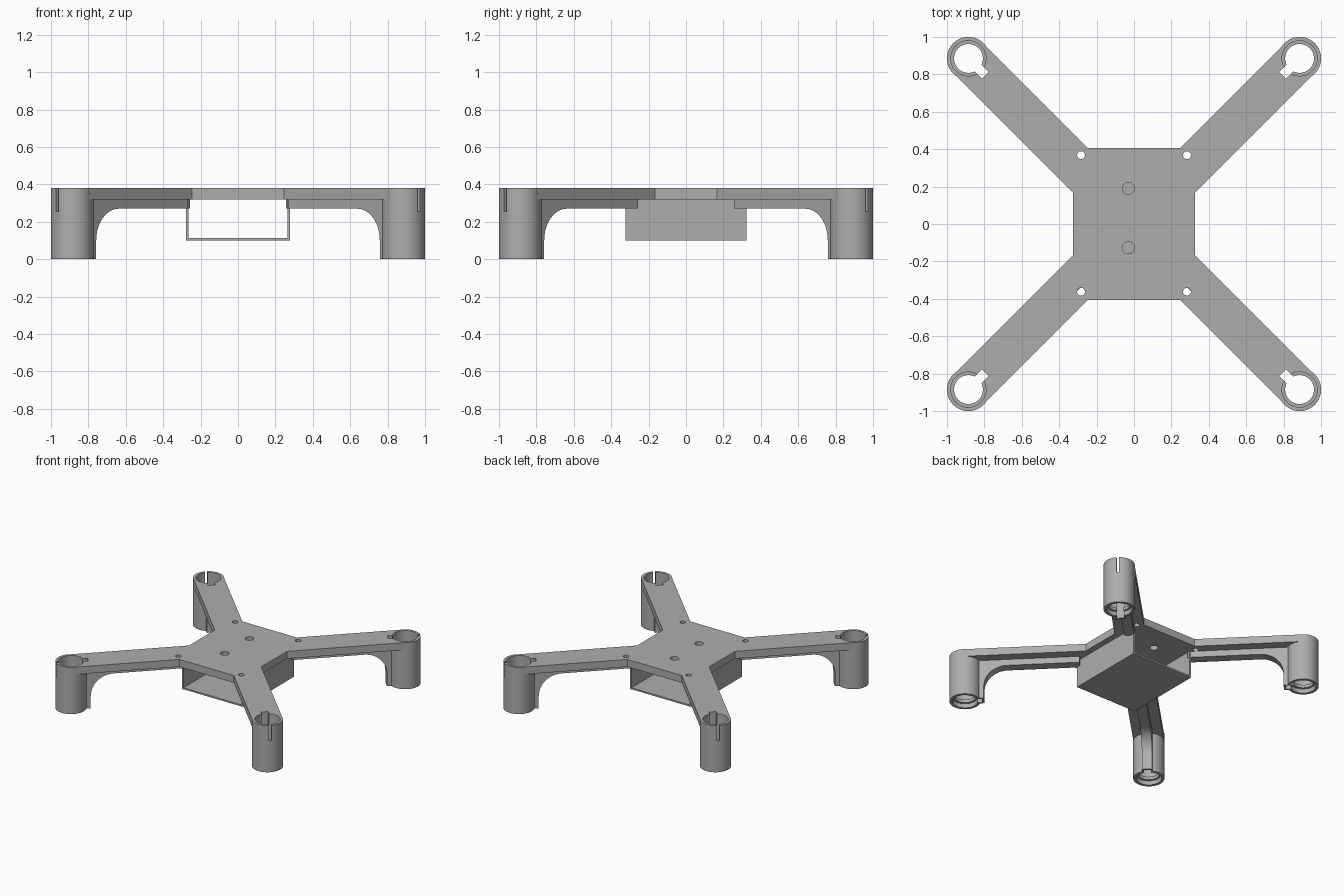
import bpy, bmesh, math
from mathutils import Vector, Matrix

cube = bpy.data.objects.get("Cube")
if cube:
    bpy.data.objects.remove(cube, do_unlink=True)

grey = bpy.data.materials.new("plain grey")
grey.use_nodes = True
color = (0.42, 0.42, 0.42, 1)
grey.diffuse_color = color
grey.node_tree.nodes["Principled BSDF"].inputs["Base Color"].default_value = color

TOP, PLATE_Z = 0.38, 0.32
HALF_ARM, REACH = 0.113, 1.252      # arm half width, distance to tube axis
TUBE_R, BORE_R, LIP_R = 0.115, 0.094, 0.077


def new_object(name, bm):
    bmesh.ops.recalc_face_normals(bm, faces=bm.faces)
    mesh = bpy.data.meshes.new(name)
    bm.to_mesh(mesh)
    bm.free()
    mesh.materials.append(grey)
    obj = bpy.data.objects.new(name, mesh)
    bpy.context.collection.objects.link(obj)
    return obj


def prism(name, points, direction):
    """Extrude a closed 3D outline."""
    bm = bmesh.new()
    face = bm.faces.new([bm.verts.new(p) for p in points])
    ext = bmesh.ops.extrude_face_region(bm, geom=[face])
    verts = [g for g in ext["geom"] if isinstance(g, bmesh.types.BMVert)]
    bmesh.ops.translate(bm, verts=verts, vec=Vector(direction))
    return new_object(name, bm)


def box(name, x0, x1, y0, y1, z0, z1):
    pts = [(x0, y0, z0), (x1, y0, z0), (x1, y1, z0), (x0, y1, z0)]
    return prism(name, pts, (0, 0, z1 - z0))


def cylinder(name, x, y, r, z0, z1, sides=64):
    bm = bmesh.new()
    bmesh.ops.create_cone(bm, cap_ends=True, segments=sides, radius1=r, radius2=r,
                          depth=z1 - z0,
                          matrix=Matrix.Translation((x, y, (z0 + z1) / 2)))
    return new_object(name, bm)


def combine(target, tool, operation):
    """Apply a boolean and remove the tool object."""
    mod = target.modifiers.new("boolean", 'BOOLEAN')
    mod.object, mod.operation, mod.solver = tool, operation, 'EXACT'
    bpy.context.view_layer.objects.active = target
    bpy.ops.object.modifier_apply(modifier=mod.name)
    bpy.data.objects.remove(tool, do_unlink=True)


def smooth(obj):
    bpy.ops.object.select_all(action='DESELECT')
    obj.select_set(True)
    bpy.context.view_layer.objects.active = obj
    bpy.ops.object.shade_smooth_by_angle(angle=math.radians(30))


# Frame plate: central hub with four diagonal arms as one outline
HX, HY, OFF = 0.325, 0.405, HALF_ARM * math.sqrt(2)
end = REACH - 0.01
quarter = [(HX, HX - OFF)]
for side in (-HALF_ARM, HALF_ARM):
    quarter.append(((end - side) / math.sqrt(2), (end + side) / math.sqrt(2)))
quarter.append((HY - OFF, HY))
outline = []
for sx, sy in ((1, 1), (-1, 1), (-1, -1), (1, -1)):
    pts = [(x * sx, y * sy, PLATE_Z) for x, y in quarter]
    outline += pts if sx * sy > 0 else pts[::-1]
plate = prism("frame_plate", outline, (0, 0, TOP - PLATE_Z))

# Screw holes at the hub corners and two larger holes off the centre line
holes = [(x, y, 0.021) for x in (-0.283, 0.283) for y in (-0.362, 0.368)]
holes += [(-0.03, 0.19, 0.032), (-0.03, -0.127, 0.032)]
for x, y, r in holes:
    combine(plate, cylinder("hole", x, y, r, 0.3, 0.4, 32), 'DIFFERENCE')

# Clear the arm ends for the tubes and their wire notches
NOTCH_IN, NOTCH_W = REACH - 0.128, 0.026
for i in range(4):
    turn = Matrix.Rotation(math.radians(45 + 90 * i), 4, 'Z')
    for cutter in (cylinder("seat", REACH, 0, TUBE_R - 0.001, 0.3, 0.4),
                   box("notch", NOTCH_IN, REACH, -NOTCH_W, NOTCH_W, 0.3, 0.4)):
        cutter.data.transform(turn)
        combine(plate, cutter, 'DIFFERENCE')
smooth(plate)

# Motor mount: tube with a curved rib running under the arm
mount = cylinder("motor_mount_1", REACH, 0, TUBE_R, 0, TOP)
RIB_W, RIB_Z, FOOT, CURVE = 0.038, 0.27, 1.11, 0.17
rib = [(REACH, 0), (FOOT, 0)]
for k in range(13):
    a = math.pi / 2 * k / 12
    rib.append((FOOT - CURVE + CURVE * math.cos(a), RIB_Z - CURVE + CURVE * math.sin(a)))
rib += [(0.4, RIB_Z), (0.4, PLATE_Z), (REACH, PLATE_Z)]
rib_obj = prism("rib", [(s, -RIB_W, z) for s, z in rib], (0, 2 * RIB_W, 0))
combine(mount, rib_obj, 'UNION')
# Bore with a narrow lip near the bottom, wire notch and outer slit
for cutter in (cylinder("bore", REACH, 0, BORE_R, 0.06, 0.5),
               cylinder("lower_bore", REACH, 0, BORE_R, -0.1, 0.035),
               cylinder("lip", REACH, 0, LIP_R, -0.2, 0.6),
               box("notch", NOTCH_IN, REACH - 0.05, -NOTCH_W, NOTCH_W, -0.1, 0.5),
               box("slit", REACH + 0.05, REACH + 0.2, -0.009, 0.009, 0.255, 0.5)):
    combine(mount, cutter, 'DIFFERENCE')
smooth(mount)
mount.rotation_euler.z = math.radians(45)
for i in range(1, 4):
    copy = mount.copy()
    copy.name = f"motor_mount_{i + 1}"
    copy.rotation_euler.z = math.radians(45 + 90 * i)
    bpy.context.collection.objects.link(copy)

# Battery tray: thin U-shaped sleeve, open at front and back
W, T, FLOOR, LEN = 0.277, 0.013, 0.1, 0.324
u = [(-W, PLATE_Z), (-W, FLOOR), (W, FLOOR), (W, PLATE_Z),
     (W - T, PLATE_Z), (W - T, FLOOR + T), (T - W, FLOOR + T), (T - W, PLATE_Z)]
prism("battery_tray", [(x, -LEN, z) for x, z in u], (0, 2 * LEN, 0))
